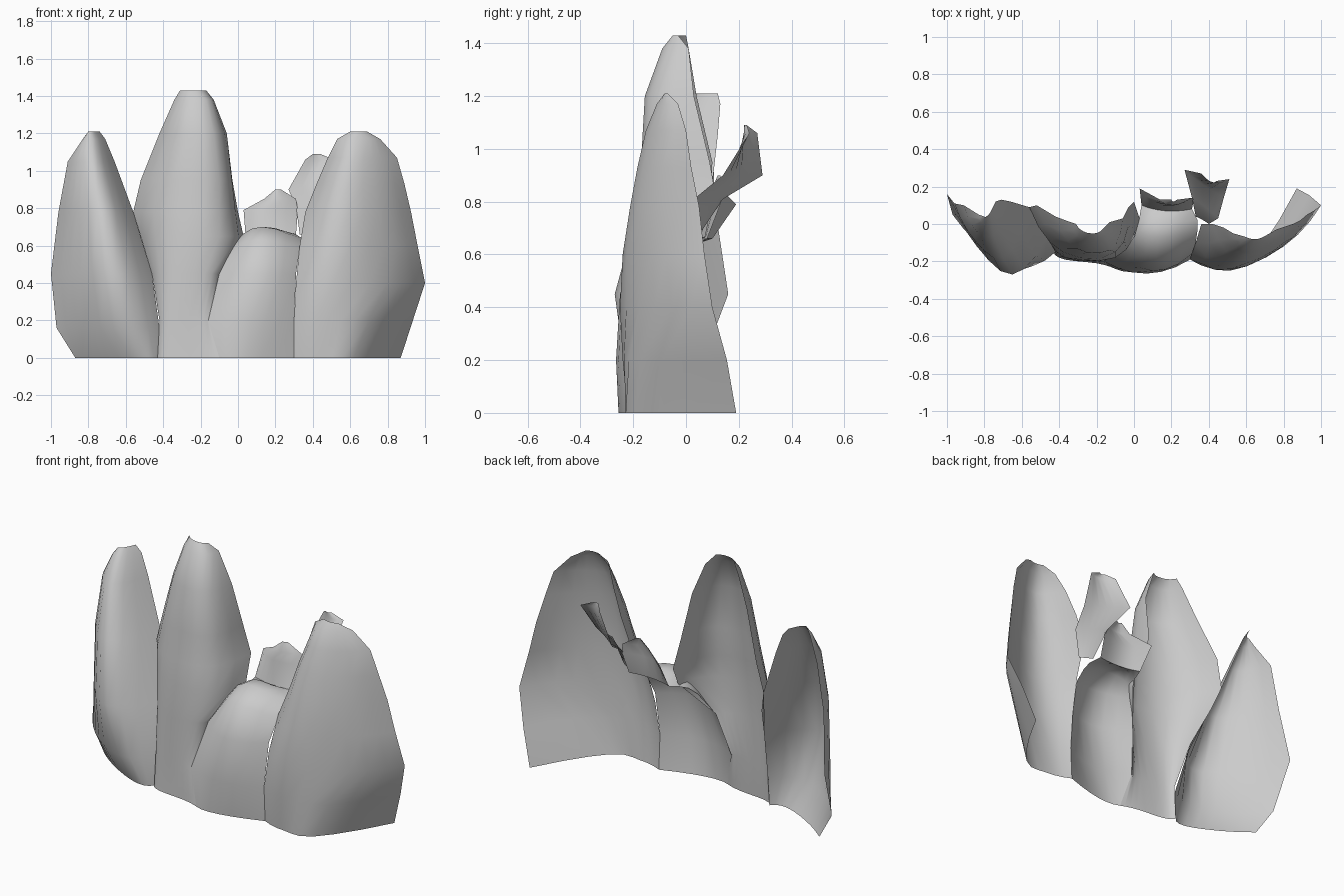
import bpy
from mathutils import Vector

if "Cube" in bpy.data.objects:
    bpy.data.objects.remove(bpy.data.objects["Cube"], do_unlink=True)

stone = bpy.data.materials.new("pale_grey_stone")
stone.use_nodes = True
stone_colour = (0.6, 0.6, 0.6, 1)
stone.diffuse_color = stone_colour
stone.node_tree.nodes["Principled BSDF"].inputs["Base Color"].default_value = stone_colour

STEPS = 3


def section(height, crown, plan):
    """Smooth cross-section through plan points, arched by crown in the middle."""
    p = [Vector(point) for point in plan]
    p = [3 * (p[0] - p[1]) + p[2]] + p + [3 * (p[-1] - p[-2]) + p[-3]]
    total = (len(plan) - 1) * STEPS
    points = []
    for i in range(total + 1):
        span = min(i // STEPS, len(plan) - 2)
        t = i / STEPS - span
        a, b, c, d = p[span:span + 4]
        spot = b + (c - a) * t / 2 + (2 * a - 5 * b + 4 * c - d) * t ** 2 / 2
        spot += (3 * (b - c) + d - a) * t ** 3 / 2
        u = i / total
        points.append((spot.x, spot.y, height + crown * 4 * u * (1 - u)))
    return points


def rock_sheet(name, sections):
    """Loft an open shell of rock through its cross-sections."""
    rows = [section(height, crown, plan) for height, crown, *plan in sections]
    width = len(rows[0])
    faces = []
    for row in range(len(rows) - 1):
        for col in range(width - 1):
            a = row * width + col
            faces.append((a, a + 1, a + 1 + width, a + width))
    mesh = bpy.data.meshes.new(name)
    mesh.from_pydata([point for row in rows for point in row], [], faces)
    mesh.materials.append(stone)
    mesh.update()
    rock = bpy.data.objects.new(name, mesh)
    bpy.context.collection.objects.link(rock)
    bpy.ops.object.select_all(action="DESELECT")
    rock.select_set(True)
    bpy.context.view_layer.objects.active = rock
    bpy.ops.object.shade_smooth_by_angle(angle=0.7)


# Each section: height, crown, then plan points from left edge to right edge
rock_sheet("outer_spire", [
    (0, 0, (-.87, .02), (-.7, -.1), (-.52, -.18), (-.43, -.15)),
    (.16, 0, (-.97, .05), (-.8, -.13), (-.6, -.23), (-.42, -.15)),
    (.45, 0, (-1, .16), (-.84, -.12), (-.65, -.27), (-.46, -.06)),
    (.78, 0, (-.96, .11), (-.85, -.09), (-.7, -.18), (-.56, .09)),
    (1.05, 0, (-.91, .1), (-.84, -.04), (-.75, -.06), (-.66, .12)),
    (1.17, 0, (-.83, .05), (-.81, .01), (-.76, .02), (-.71, .13)),
    (1.21, 0, (-.8, .04), (-.79, .04), (-.77, .06), (-.74, .12)),
])

rock_sheet("tall_spire", [
    (0, 0, (-.43, -.15), (-.37, -.19), (-.2, -.21), (-.1, -.24)),
    (.2, 0, (-.42, -.15), (-.37, -.18), (-.22, -.2), (-.15, -.2)),
    (.45, 0, (-.46, -.06), (-.37, -.18), (-.18, -.19), (-.1, -.13)),
    (.65, 0, (-.52, .05), (-.38, -.16), (-.1, -.18), (.03, .03)),
    (.78, 0, (-.56, .09), (-.38, -.15), (-.1, -.16), (0, .12)),
    (.95, 0, (-.52, .1), (-.36, -.13), (-.1, -.15), (-.03, .09)),
    (1.2, 0, (-.42, .04), (-.31, -.13), (-.13, -.14), (-.06, .03)),
    (1.38, 0, (-.34, .01), (-.28, -.08), (-.17, -.08), (-.13, .01)),
    (1.43, 0, (-.31, 0), (-.27, -.04), (-.21, -.05), (-.17, -.03)),
])

# The boulder curls backwards over its domed top
rock_sheet("middle_boulder", [
    (0, 0, (-.1, -.24), (.05, -.25), (.3, -.18)),
    (.2, 0, (-.16, -.2), (.07, -.265), (.3, -.19)),
    (.45, 0, (-.1, -.13), (.1, -.25), (.31, -.16)),
    (.58, .05, (-.04, -.05), (.12, -.18), (.33, -.1)),
    (.62, .08, (-.01, -.01), (.13, -.07), (.34, -.03)),
    (.64, .06, (.03, .04), (.14, .01), (.34, .02)),
    (.66, 0, (.04, .1), (.17, .07), (.31, .08)),
])

rock_sheet("broad_spire", [
    (0, 0, (.3, -.18), (.45, -.22), (.62, -.19), (.87, .19)),
    (.2, 0, (.3, -.19), (.48, -.24), (.7, -.17), (.935, .155)),
    (.4, 0, (.31, -.16), (.51, -.25), (.8, -.12), (1, .1)),
    (.6, 0, (.33, -.1), (.52, -.24), (.78, -.13), (.96, .07)),
    (.78, 0, (.36, 0), (.52, -.21), (.75, -.14), (.925, .05)),
    (.93, 0, (.42, 0), (.54, -.18), (.73, -.13), (.89, .02)),
    (1.07, 0, (.48, -.02), (.58, -.15), (.72, -.11), (.85, 0)),
    (1.17, 0, (.53, -.05), (.6, -.11), (.7, -.09), (.76, -.03)),
    (1.21, 0, (.6, -.07), (.63, -.08), (.66, -.08), (.69, -.07)),
])

# Loose shards standing behind the boulder
rock_sheet("low_shard", [
    (.66, 0, (.04, .1), (.17, .07), (.31, .08)),
    (.79, 0, (.03, .19), (.15, .1), (.32, .13)),
    (.85, 0, (.14, .13), (.21, .1), (.31, .14)),
    (.9, 0, (.2, .13), (.21, .12), (.23, .13)),
])

rock_sheet("high_shard", [
    (.66, 0, (.33, .04), (.37, .02), (.4, 0)),
    (.81, 0, (.31, .14), (.37, .1), (.45, .03)),
    (.9, 0, (.27, .29), (.37, .21), (.48, .14)),
    (1.06, 0, (.36, .27), (.43, .22), (.51, .24)),
    (1.09, 0, (.4, .23), (.42, .22), (.44, .23)),
])
